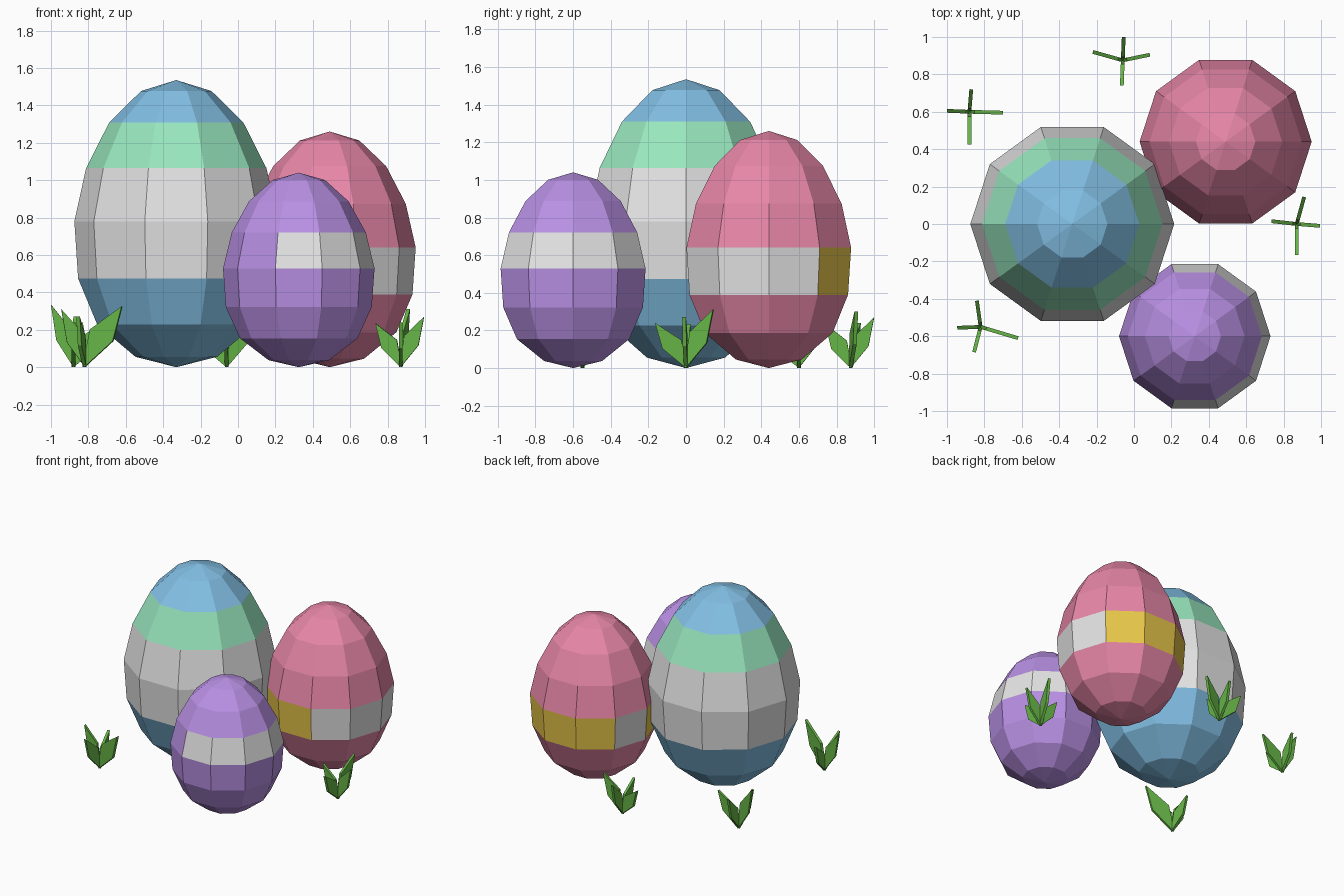
import bpy, bmesh, math
from mathutils import Vector

if "Cube" in bpy.data.objects:
    bpy.data.objects.remove(bpy.data.objects["Cube"])


def material(name, r, g, b):
    def lin(c):
        c /= 255
        return c / 12.92 if c <= 0.04045 else ((c + 0.055) / 1.055) ** 2.4
    m = bpy.data.materials.new(name)
    m.diffuse_color = (lin(r), lin(g), lin(b), 1)
    m.use_nodes = True
    m.node_tree.nodes["Principled BSDF"].inputs["Base Color"].default_value = m.diffuse_color
    return m


blue = material("sky_blue", 130, 191, 228)
mint = material("mint_green", 153, 232, 191)
white = material("white", 227, 227, 228)
pink = material("pink", 232, 135, 168)
purple = material("purple", 185, 144, 228)
yellow = material("yellow", 232, 199, 74)
grass = material("grass_green", 102, 180, 70)


def finish(name, bm, mats, loc):
    bmesh.ops.recalc_face_normals(bm, faces=bm.faces)
    me = bpy.data.meshes.new(name)
    bm.to_mesh(me)
    bm.free()
    for m in mats:
        me.materials.append(m)
    ob = bpy.data.objects.new(name, me)
    ob.location = loc
    bpy.context.collection.objects.link(ob)
    return ob


# Egg profile for unit width and unit height: (radius, height) of each ring
SIDES = 10
RINGS = [(0.40, 0.036), (0.775, 0.148), (0.963, 0.309), (1.0, 0.508),
         (0.885, 0.693), (0.657, 0.853), (0.345, 0.962)]


def egg(name, x, y, radius, height, mats, rule):
    """rule(band, side) gives a material slot; band 0 is the bottom cap,
    side n faces the direction 18 + 36 n degrees."""
    bm = bmesh.new()
    rings = []
    for r, h in RINGS:
        rings.append([bm.verts.new((radius * r * math.cos(math.tau * i / SIDES),
                                    radius * r * math.sin(math.tau * i / SIDES),
                                    height * h)) for i in range(SIDES)])
    bottom = bm.verts.new((0, 0, 0))
    top = bm.verts.new((0, 0, height))
    for i in range(SIDES):
        j = (i + 1) % SIDES
        bm.faces.new((bottom, rings[0][j], rings[0][i])).material_index = rule(0, i)
        for b in range(len(rings) - 1):
            lo, hi = rings[b], rings[b + 1]
            f = bm.faces.new((lo[i], lo[j], hi[j], hi[i]))
            f.material_index = rule(b + 1, i)
        f = bm.faces.new((rings[-1][i], rings[-1][j], top))
        f.material_index = rule(len(rings), i)
    return finish(name, bm, mats, (x, y, 0))


# Large striped egg
egg("large_egg", -0.33, 0, 0.545, 1.535, [blue, white, mint],
    lambda b, s: 1 if b in (3, 4) else 2 if b == 5 else 0)

# Pink egg with a belt of white and yellow panels
egg("pink_egg", 0.49, 0.44, 0.46, 1.26, [pink, white, yellow],
    lambda b, s: 0 if b != 3 else 1 if s in (0, 4, 8, 9) else 2)

# Purple egg with a belt reaching halfway around
egg("purple_egg", 0.325, -0.60, 0.405, 1.04, [purple, white],
    lambda b, s: 1 if b == 4 and s in (0, 1, 2, 7, 8, 9) else 0)

# Blade outline: (fraction of reach, fraction of height)
BLADE = [(0, 0), (0.76, 0.43), (1, 1), (0.15, 0.62), (0, 0.15)]
THICK = 0.02


def tuft(name, x, y, blades):
    """Each blade is (tip dx, tip dy, height)."""
    bm = bmesh.new()
    for dx, dy, h in blades:
        out = Vector((dx, dy, 0))
        side = Vector((-dy, dx, 0)).normalized() * THICK / 2
        a, b = [[bm.verts.new(out * u + Vector((0, 0, h * v)) + side * k)
                 for u, v in BLADE] for k in (-1, 1)]
        bm.faces.new(a)
        bm.faces.new(b[::-1])
        n = len(a)
        for i in range(n):
            j = (i + 1) % n
            bm.faces.new((a[j], a[i], b[i], b[j]))
    return finish(name, bm, [grass], (x, y, 0))


# Grass tufts
tuft("grass_right", 0.87, 0.0, [(0.125, -0.01, 0.27), (0.04, 0.145, 0.31),
                                (-0.135, 0.015, 0.235), (0.0, -0.165, 0.24)])
tuft("grass_back_left", -0.88, 0.6, [(-0.12, 0.005, 0.335), (0.18, -0.005, 0.25),
                                     (0.01, 0.12, 0.27), (0.0, -0.175, 0.24)])
tuft("grass_front_left", -0.82, -0.55, [(0.2, -0.06, 0.325), (-0.125, -0.005, 0.31),
                                        (-0.02, 0.14, 0.24), (-0.035, -0.135, 0.27)])
tuft("grass_back", -0.06, 0.875, [(-0.16, 0.045, 0.24), (0.145, 0.03, 0.30),
                                  (0.005, 0.125, 0.27), (-0.005, -0.135, 0.235)])
